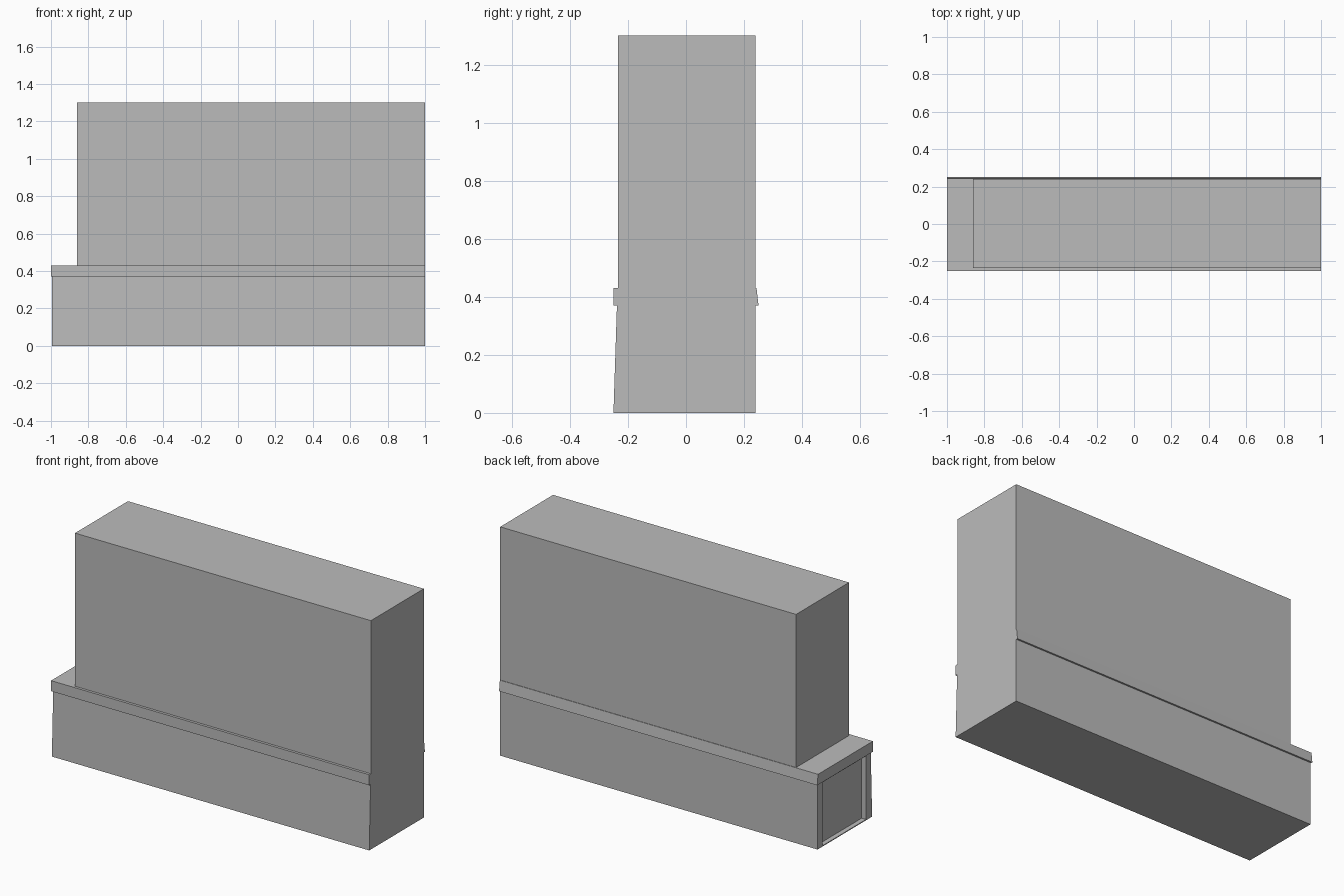
import bpy, bmesh

if "Cube" in bpy.data.objects:
    bpy.data.objects.remove(bpy.data.objects["Cube"])

stone = bpy.data.materials.new("plain grey")
stone.diffuse_color = (0.5, 0.5, 0.5, 1)
stone.use_nodes = True
stone.node_tree.nodes["Principled BSDF"].inputs["Base Color"].default_value = stone.diffuse_color


def prism(name, profile, x0, x1):
    """Extrude a (y, z) profile along x."""
    bm = bmesh.new()
    a = [bm.verts.new((x0, y, z)) for y, z in profile]
    b = [bm.verts.new((x1, y, z)) for y, z in profile]
    bm.faces.new(a)
    bm.faces.new(b[::-1])
    n = len(profile)
    for i in range(n):
        j = (i + 1) % n
        bm.faces.new((a[i], b[i], b[j], a[j]))
    bmesh.ops.recalc_face_normals(bm, faces=bm.faces[:])
    me = bpy.data.meshes.new(name)
    bm.to_mesh(me)
    bm.free()
    me.materials.append(stone)
    ob = bpy.data.objects.new(name, me)
    bpy.context.collection.objects.link(ob)
    return ob


# Tall upper wall, set in from the left end
prism("upper_wall", [(-0.235, 0.43), (0.24, 0.43), (0.24, 1.30), (-0.235, 1.30)], -0.86, 1.0)

# Projecting ledge
prism("ledge", [(-0.25, 0.37), (0.25, 0.37), (0.243, 0.43), (-0.25, 0.43)], -1.0, 1.0)

# Plinth with slightly battered front and a recessed left end
plinth = prism("plinth", [(-0.25, 0), (0.24, 0), (0.24, 0.37), (-0.238, 0.37)], -0.995, 1.0)

# Cutter for the end recess, leaving a post on each side
cutter = prism("recess_cutter", [(-0.195, 0.005), (0.195, 0.005), (0.195, 0.365), (-0.195, 0.365)],
               -1.1, -0.968)
cutter.hide_render = True
cutter.hide_viewport = True
cut = plinth.modifiers.new("end_recess", "BOOLEAN")
cut.operation = "DIFFERENCE"
cut.solver = "EXACT"
cut.object = cutter
